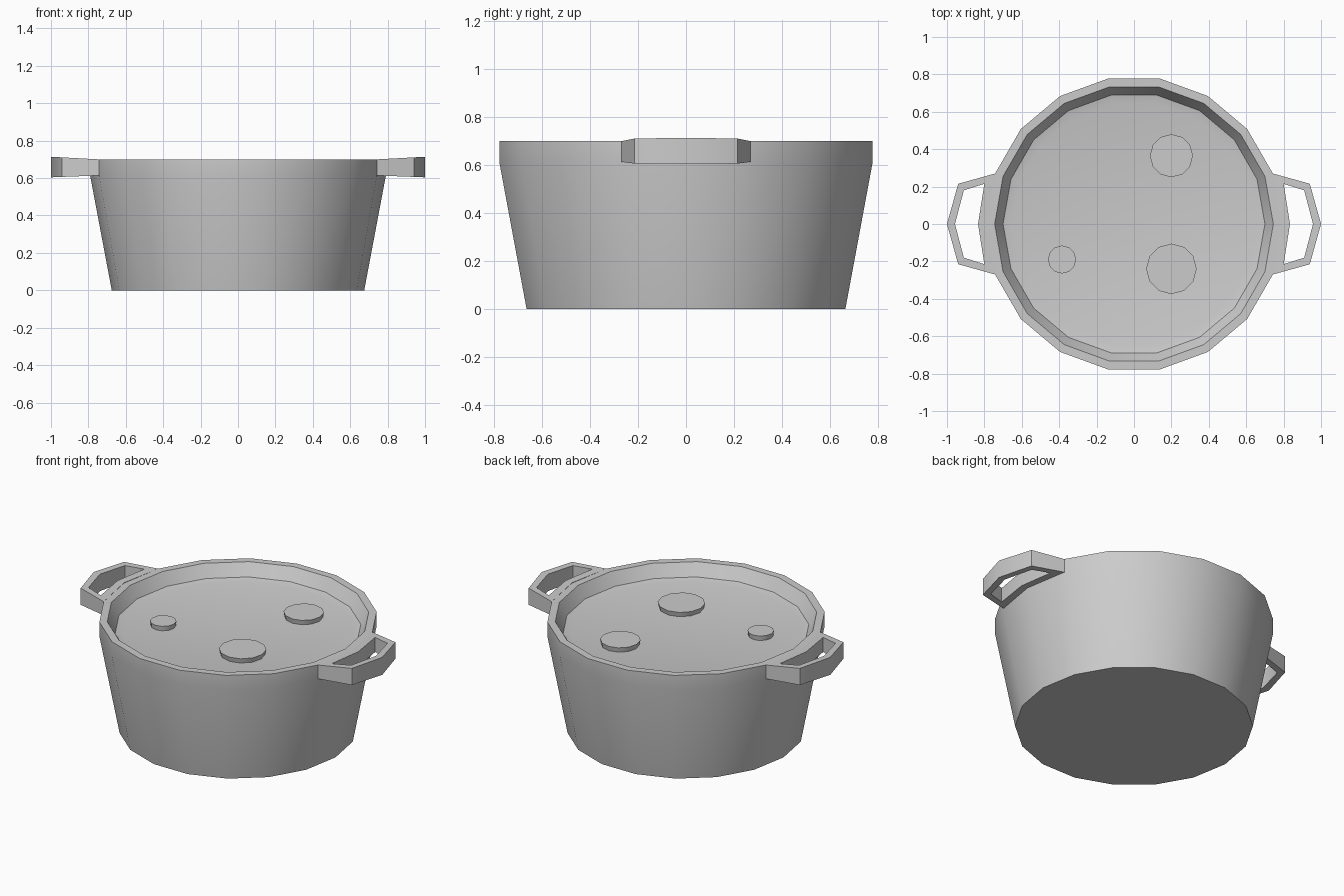
import bpy, bmesh, math

cube = bpy.data.objects.get("Cube")
if cube:
    bpy.data.objects.remove(cube, do_unlink=True)

GREY = (0.6, 0.6, 0.6, 1)
mat = bpy.data.materials.new("plain grey")
mat.use_nodes = True
mat.diffuse_color = GREY
mat.node_tree.nodes["Principled BSDF"].inputs["Base Color"].default_value = GREY


def finish(name, bm, angle=35):
    bmesh.ops.recalc_face_normals(bm, faces=bm.faces)
    mesh = bpy.data.meshes.new(name)
    bm.to_mesh(mesh)
    bm.free()
    mesh.materials.append(mat)
    obj = bpy.data.objects.new(name, mesh)
    bpy.context.scene.collection.objects.link(obj)
    bpy.ops.object.select_all(action="DESELECT")
    obj.select_set(True)
    bpy.context.view_layer.objects.active = obj
    bpy.ops.object.shade_smooth_by_angle(angle=math.radians(angle))
    return obj


def lathe(name, profile, sides, center=(0, 0)):
    """Stack rings of (radius, height), closing the first and last."""
    bm = bmesh.new()
    rings = []
    for r, z in profile:
        angles = [math.tau * i / sides for i in range(sides)]
        rings.append([bm.verts.new((center[0] + r * math.cos(a),
                                    center[1] + r * math.sin(a), z)) for a in angles])
    for low, high in zip(rings, rings[1:]):
        for i in range(sides):
            j = (i + 1) % sides
            bm.faces.new((low[i], low[j], high[j], high[i]))
    bm.faces.new(rings[0])
    bm.faces.new(rings[-1])
    return finish(name, bm)


# Pot wall, rim, inner slope and the shallow dished filling
lathe("pot", [(0.675, 0), (0.79, 0.61), (0.79, 0.70), (0.745, 0.70),
              (0.70, 0.625), (0.655, 0.615)], 18)

# Round pieces floating on the filling
for name, x, y, r in (("large_disc", 0.20, -0.24, 0.135),
                      ("medium_disc", 0.20, 0.365, 0.115),
                      ("small_disc", -0.385, -0.19, 0.075)):
    lathe(name, [(r * 0.94, 0.61), (r, 0.645)], 12, (x, y))


# Angular loop handles, flaring slightly in height away from the pot
OUTER = [(0.742, 0.27), (0.94, 0.215), (1, 0), (0.94, -0.215), (0.742, -0.27), (0.79, 0)]
HOLE = [(0.80, 0.215), (0.91, 0.18), (0.957, 0), (0.91, -0.18), (0.80, -0.215), (0.834, 0)]


def handle(name, side):
    bm = bmesh.new()

    def loop(points, top):
        verts = []
        for x, y in points:
            t = (x - 0.742) / 0.258
            z = 0.70 + 0.014 * t if top else 0.614 - 0.010 * t
            verts.append(bm.verts.new((side * x, y, z)))
        return verts

    out_top, out_low = loop(OUTER, True), loop(OUTER, False)
    in_top, in_low = loop(HOLE, True), loop(HOLE, False)
    n = len(OUTER)
    for i in range(n):
        j = (i + 1) % n
        bm.faces.new((out_top[i], out_top[j], in_top[j], in_top[i]))
        bm.faces.new((out_low[j], out_low[i], in_low[i], in_low[j]))
        bm.faces.new((in_top[i], in_top[j], in_low[j], in_low[i]))
        bm.faces.new((out_top[j], out_top[i], out_low[i], out_low[j]))
    finish(name, bm)


handle("left_handle", 1)
handle("right_handle", -1)
